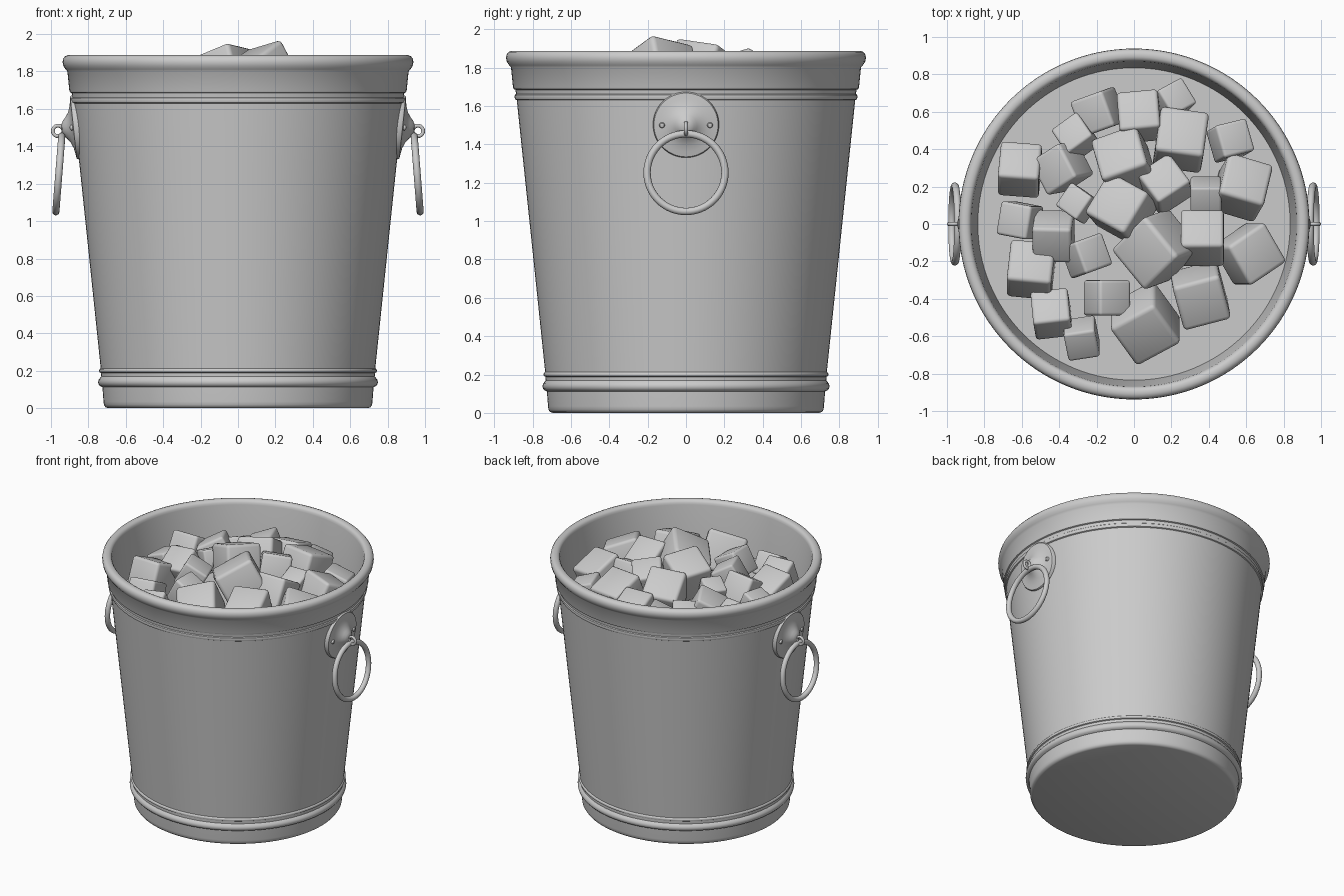
import bpy, bmesh, math, random
from mathutils import Matrix, Vector

if "Cube" in bpy.data.objects:
    bpy.data.objects.remove(bpy.data.objects["Cube"])

random.seed(4)


def finish(bm, name, matrix=Matrix(), angle=40):
    bmesh.ops.transform(bm, matrix=matrix, verts=bm.verts)
    bmesh.ops.recalc_face_normals(bm, faces=bm.faces)
    me = bpy.data.meshes.new(name)
    bm.to_mesh(me)
    bm.free()
    me.shade_smooth()
    me.set_sharp_from_angle(angle=math.radians(angle))
    ob = bpy.data.objects.new(name, me)
    bpy.context.collection.objects.link(ob)
    return ob


def lathe(name, profile, matrix=Matrix(), steps=128, closed=False, angle=40):
    bm = bmesh.new()
    verts = [bm.verts.new((r, 0, z)) for r, z in profile]
    pairs = list(zip(verts, verts[1:]))
    if closed:
        pairs.append((verts[-1], verts[0]))
    edges = [bm.edges.new(p) for p in pairs]
    bmesh.ops.spin(bm, geom=verts + edges, axis=(0, 0, 1), cent=(0, 0, 0),
                   angle=2 * math.pi, steps=steps, use_merge=True)
    bmesh.ops.remove_doubles(bm, verts=bm.verts, dist=1e-5)
    return finish(bm, name, matrix, angle)


def torus(name, major, minor, matrix, steps=64):
    ring = [(major + minor * math.cos(a), minor * math.sin(a))
            for a in (i * math.tau / 16 for i in range(16))]
    return lathe(name, ring, matrix, steps, True, 60)


# bucket: base, beads, tapered wall, collar, rolled rim, inner wall
lathe("bucket", [
    (0, 0), (.695, 0), (.709, .005), (.717, .018), (.719, .035), (.725, .112),
    (.738, .118), (.746, .128), (.748, .14), (.745, .152), (.737, .162), (.731, .168),
    (.732, .188), (.740, .192), (.743, .20), (.740, .209), (.734, .213),
    (.882, 1.63), (.890, 1.634), (.894, 1.645), (.892, 1.657), (.886, 1.662),
    (.889, 1.684), (.898, 1.688), (.902, 1.698), (.912, 1.80), (.922, 1.812),
    (.934, 1.83), (.938, 1.85), (.935, 1.868), (.925, 1.881), (.91, 1.887),
    (.893, 1.887), (.880, 1.881), (.872, 1.870), (.869, 1.855),
    (.835, 1.53), (.69, .05), (0, .05)])

# flat surface the ice sits in
lathe("ice_surface", [(0, 1.53), (.838, 1.53)])

# ring handles, one per side
for name, turn in (("right", 0), ("left", math.pi)):
    side = Matrix.Rotation(turn, 4, 'Z')
    plate = side @ Matrix.Translation((.868, 0, 1.502)) @ Matrix.Rotation(math.radians(96), 4, 'Y')
    lathe(name + "_handle_plate", [
        (.172, -.025), (.172, .006), (.167, .012), (.14, .016), (.11, .022),
        (.08, .034), (.058, .05), (.042, .064), (.025, .073), (0, .076)], plate, 64)
    for y in (-.125, .125):
        lathe(name + "_handle_rivet", [(.015, 0), (.015, .024), (.011, .03), (0, .033)],
              plate @ Matrix.Translation((0, y, 0)), 16)
    torus(name + "_handle_staple", .028, .01,
          side @ Matrix.Translation((.962, 0, 1.482)) @ Matrix.Rotation(math.pi / 2, 4, 'X'), 32)
    torus(name + "_handle_ring", .203, .019,
          side @ Matrix.Translation((.958, 0, 1.252)) @ Matrix.Rotation(math.radians(85.5), 4, 'Y'))

# heaped ice cubes: x, y, size, yaw, direction the top face leans
cubes = [
    (-.19, .60, .20, 20, 200), (.03, .575, .22, 5, 100), (.21, .66, .16, 30, 45),
    (.25, .45, .26, -8, 80), (.515, .445, .18, 15, 30), (-.31, .465, .17, 35, 135),
    (-.05, .33, .26, 18, 120), (-.61, .29, .22, -5, 90), (-.385, .30, .21, 30, 190),
    (.165, .21, .21, 35, 100), (.575, .195, .25, -15, 60), (.385, .15, .165, 0, 270),
    (-.30, .11, .15, -35, 150), (-.065, .08, .26, -30, 130), (-.61, .02, .18, -10, 180),
    (-.43, -.065, .21, 0, 260), (-.255, -.17, .18, 20, 20), (.12, -.135, .29, 42, 200),
    (.365, -.075, .23, 0, 90), (.615, -.16, .25, 32, 0), (-.55, -.245, .24, -6, 90),
    (-.44, -.48, .20, 6, 100), (-.145, -.395, .19, 0, 0), (-.28, -.61, .17, 10, 270),
    (.06, -.53, .28, 32, 270), (.355, -.38, .26, 15, 280)]
for x, y, size, yaw, lean in cubes:
    bm = bmesh.new()
    bmesh.ops.create_cube(bm, size=size)
    bmesh.ops.bevel(bm, geom=list(bm.edges), offset=size * .09, segments=3,
                    profile=.5, affect='EDGES')
    a = math.radians(lean + 90)
    tilt = Matrix.Rotation(math.radians(random.uniform(20, 32)), 4,
                           Vector((math.cos(a), math.sin(a), 0)))
    z = 1.80 - .24 * math.hypot(x, y)
    finish(bm, "ice_cube", Matrix.Translation((x, y, z)) @ tilt
           @ Matrix.Rotation(math.radians(yaw), 4, 'Z'))
